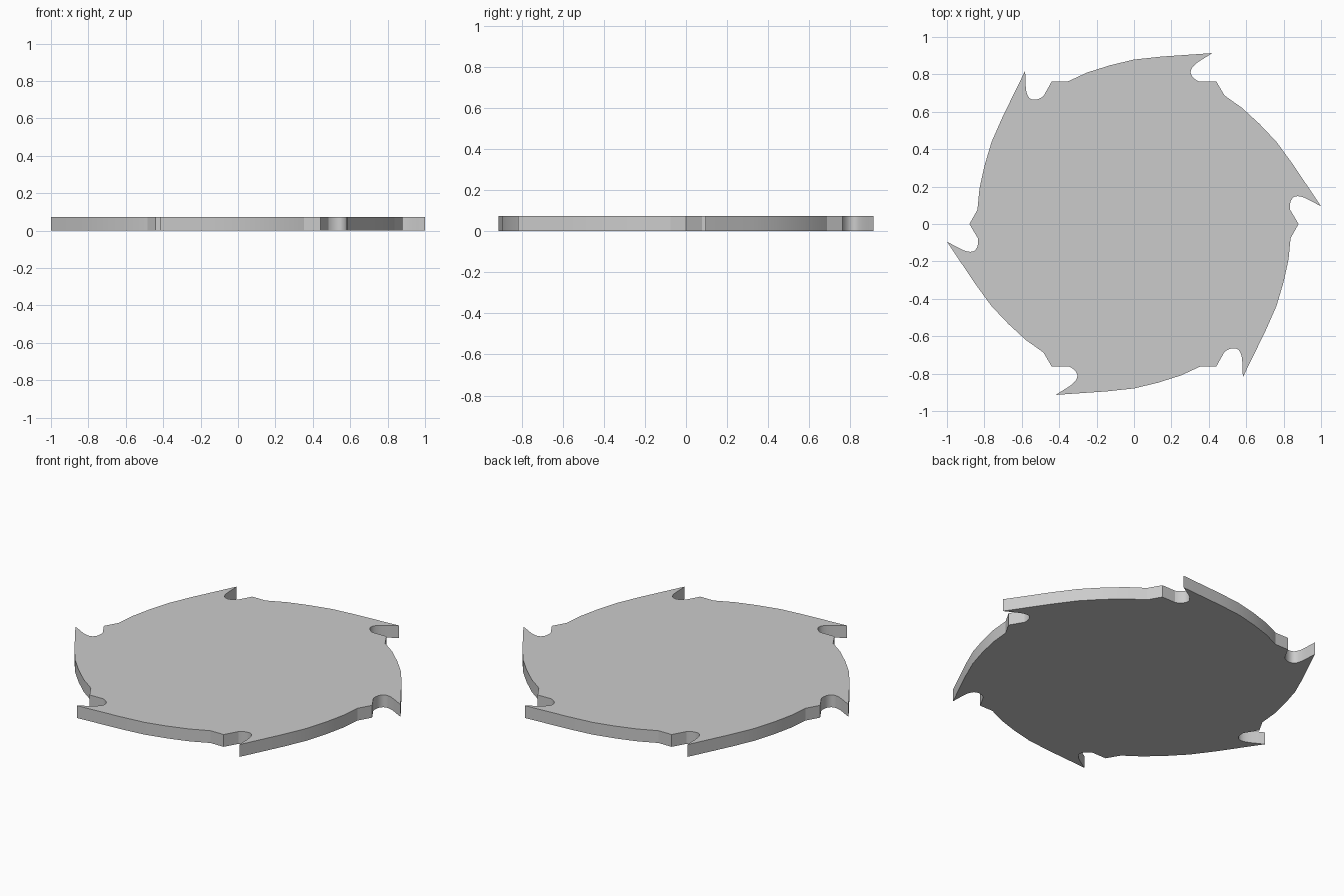
import bpy, bmesh, math
from mathutils import Matrix, Vector
from mathutils.geometry import interpolate_bezier

if "Cube" in bpy.data.objects:
    bpy.data.objects.remove(bpy.data.objects["Cube"])

TEETH = 6
THICKNESS = 0.073


def bez(a, ha, hb, b, n):
    """Sampled cubic curve without its end point."""
    v = [Vector((*p, 0)) for p in (a, ha, hb, b)]
    return interpolate_bezier(*v, n)[:-1]


# one tooth sector: notch point, curved gullet, tip, curved back
tip = (1.0, 0.095)
sector = [Vector((0.88, 0, 0))]
sector += bez((0.834, 0.077), (0.829, 0.105), (0.838, 0.150), (0.875, 0.149), 9)
sector += bez((0.875, 0.149), (0.91, 0.148), (0.945, 0.122), tip, 8)
sector += [Vector((x, y, 0)) for x, y in (
    tip, (0.848, 0.321), (0.761, 0.440), (0.671, 0.535),
    (0.577, 0.621), (0.484, 0.687))]

# repeat the sector around the disc and extrude it
bm = bmesh.new()
outline = []
for i in range(TEETH):
    rot = Matrix.Rotation(i * math.tau / TEETH, 3, 'Z')
    outline += [bm.verts.new(rot @ p) for p in sector]
base = bm.faces.new(outline)
res = bmesh.ops.extrude_face_region(bm, geom=[base], use_keep_orig=True)
top = [g for g in res["geom"] if isinstance(g, bmesh.types.BMVert)]
bmesh.ops.translate(bm, verts=top, vec=(0, 0, THICKNESS))
bmesh.ops.recalc_face_normals(bm, faces=bm.faces)

mesh = bpy.data.meshes.new("saw_blade")
bm.to_mesh(mesh)
bm.free()
blade = bpy.data.objects.new("saw_blade", mesh)
bpy.context.collection.objects.link(blade)

# smooth gullets and backs, crisp rim and tips
bpy.context.view_layer.objects.active = blade
blade.select_set(True)
bpy.ops.object.shade_smooth_by_angle(angle=math.radians(22))
